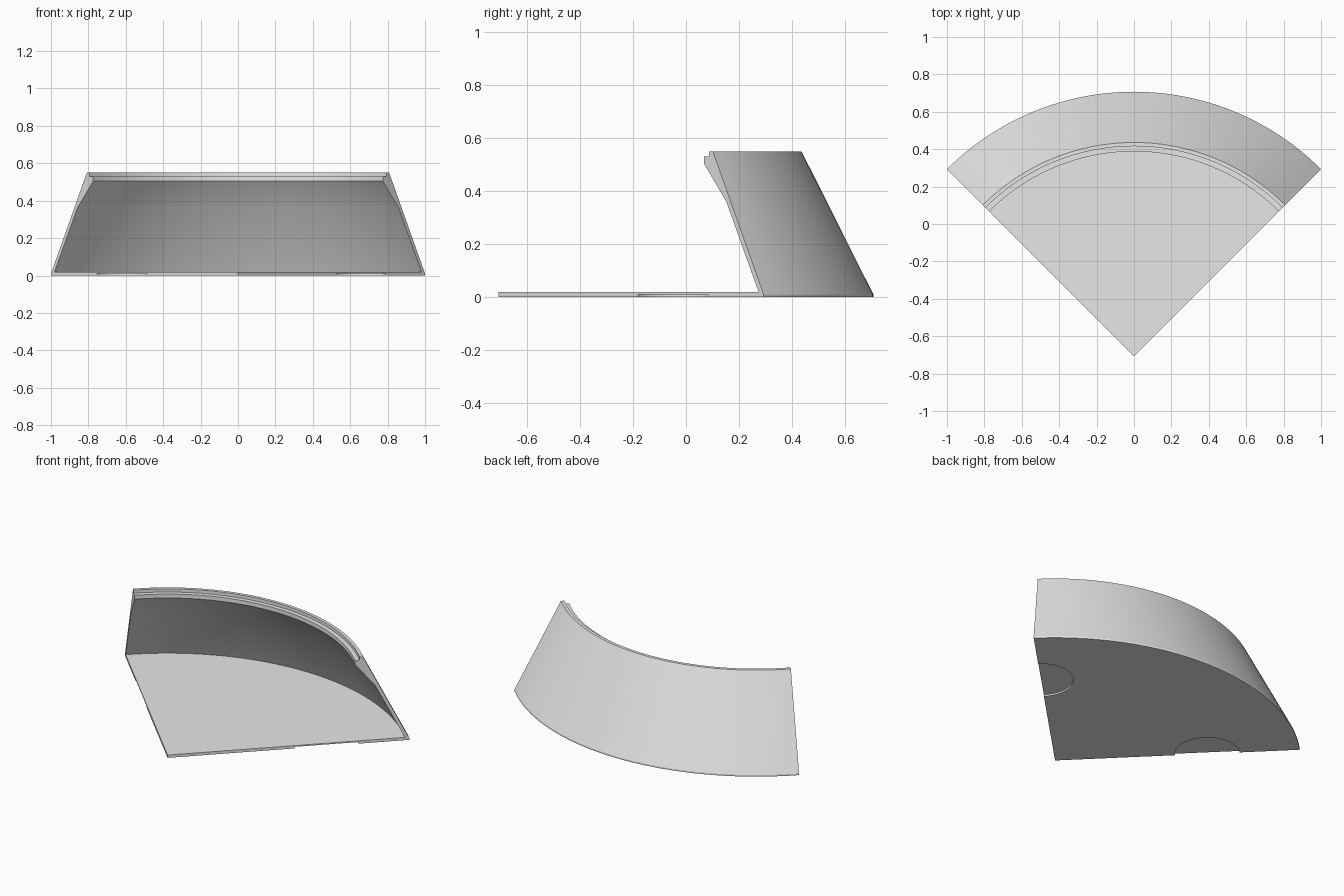
import bpy, bmesh
from math import pi, sin, cos, sqrt
from mathutils import Vector

if "Cube" in bpy.data.objects:
    bpy.data.objects.remove(bpy.data.objects["Cube"])

RADIUS = sqrt(2)
APEX = Vector((0, -RADIUS / 2, 0))
SEGMENTS = 48

grey = bpy.data.materials.new("light grey")
grey.use_nodes = True
grey.diffuse_color = (0.8, 0.8, 0.8, 1)
grey.node_tree.nodes["Principled BSDF"].inputs["Base Color"].default_value = (0.8, 0.8, 0.8, 1)

# Cross-section as (radius, height): floor, sloping wall, stepped rim
PROFILE = [(0, 0), (RADIUS, 0), (RADIUS, 0.01), (1.143, 0.55), (1.123, 0.55),
           (1.123, 0.53), (1.095, 0.53), (1.095, 0.505), (1.215, 0.36),
           (1.388, 0.018), (0, 0.018)]


def around(radius, angle, z=0):
    """Point at a distance and angle from the apex; angle 0 is straight back."""
    return APEX + Vector((radius * sin(angle), radius * cos(angle), z))


# Quarter-circle body: sweep the cross-section about the apex
bm = bmesh.new()
rings = []
for i in range(SEGMENTS + 1):
    angle = -pi / 4 + pi / 2 * i / SEGMENTS
    rings.append([bm.verts.new(around(r, angle, z)) for r, z in PROFILE])
count = len(PROFILE)
for a, b in zip(rings, rings[1:]):
    for j in range(count - 1):
        k = j + 1
        bm.faces.new((a[j], b[j], b[k], a[k]))
bm.faces.new(rings[0])
bm.faces.new(rings[-1])
bmesh.ops.remove_doubles(bm, verts=bm.verts, dist=1e-5)
bmesh.ops.recalc_face_normals(bm, faces=bm.faces)
mesh = bpy.data.meshes.new("curved_wall_section")
bm.to_mesh(mesh)
bm.free()
mesh.materials.append(grey)
body = bpy.data.objects.new("curved_wall_section", mesh)
bpy.context.collection.objects.link(body)

# Shallow half-round recesses under the two straight edges
for side, distance in ((1, 0.93), (-1, 0.88)):
    bpy.ops.mesh.primitive_cylinder_add(
        vertices=48, radius=0.187, depth=0.04,
        location=around(distance, side * pi / 4, -0.01))
    cutter = bpy.context.object
    cutter.name = "recess_cutter"
    cutter.hide_render = True
    cutter.data.materials.append(grey)
    cut = body.modifiers.new("recess", 'BOOLEAN')
    cut.operation = 'DIFFERENCE'
    cut.solver = 'EXACT'
    cut.object = cutter
    bpy.ops.object.select_all(action='DESELECT')
    body.select_set(True)
    bpy.context.view_layer.objects.active = body
    bpy.ops.object.modifier_apply(modifier=cut.name)
    bpy.data.objects.remove(cutter)

bpy.ops.object.shade_smooth_by_angle(angle=pi / 9)
